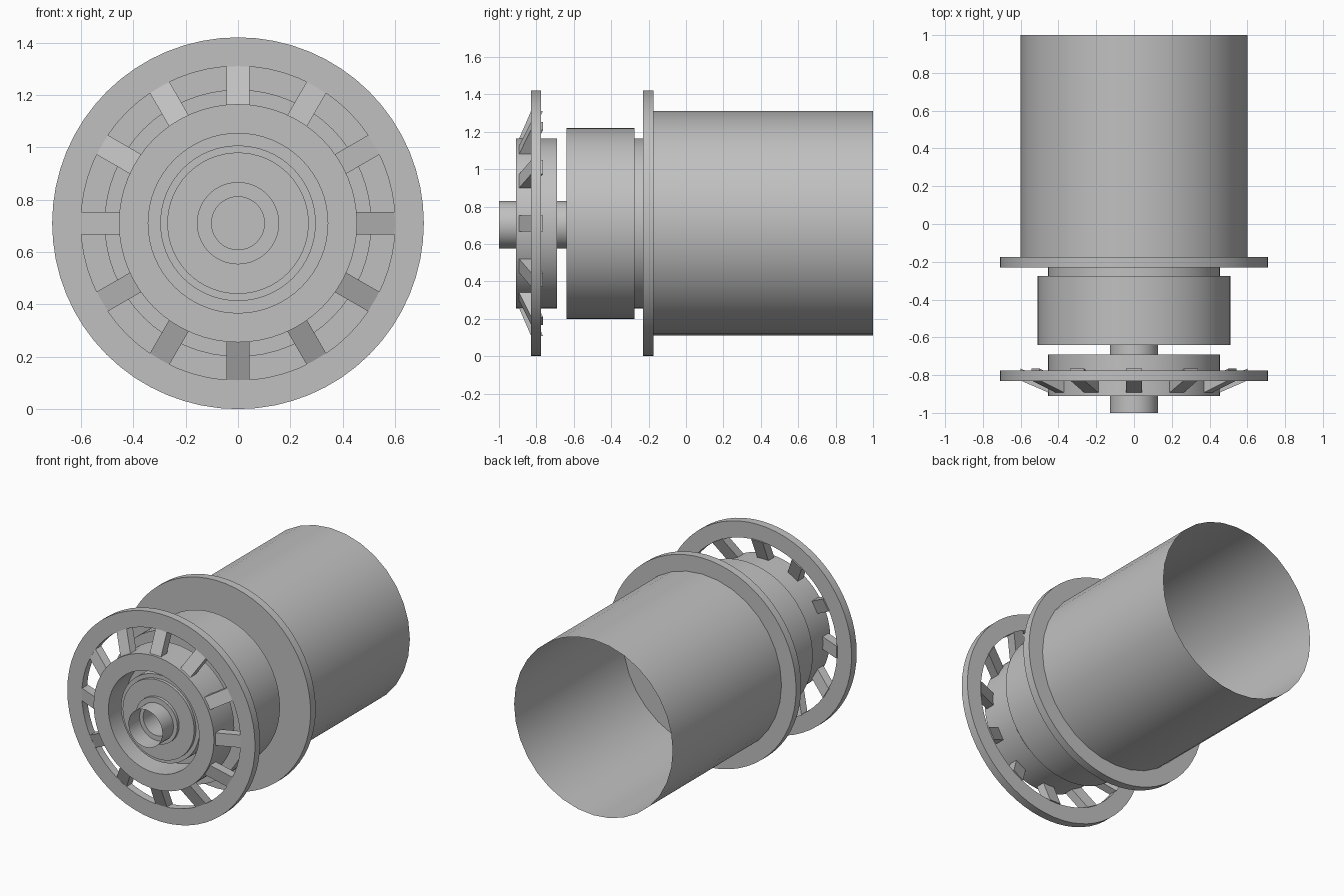
import bpy
import bmesh
import math
from mathutils import Matrix, Vector

if "Cube" in bpy.data.objects:
    bpy.data.objects.remove(bpy.data.objects["Cube"])

AXIS_Z = 0.71

grey = bpy.data.materials.new("plain_grey")
grey.use_nodes = True
COLOUR = (0.53, 0.53, 0.53, 1)
grey.diffuse_color = COLOUR
grey.node_tree.nodes["Principled BSDF"].inputs["Base Color"].default_value = COLOUR


def finish(name, bm, smooth=True):
    bmesh.ops.recalc_face_normals(bm, faces=bm.faces)
    mesh = bpy.data.meshes.new(name)
    bm.to_mesh(mesh)
    bm.free()
    mesh.materials.append(grey)
    obj = bpy.data.objects.new(name, mesh)
    bpy.context.collection.objects.link(obj)
    if smooth:
        bpy.ops.object.select_all(action='DESELECT')
        obj.select_set(True)
        bpy.context.view_layer.objects.active = obj
        bpy.ops.object.shade_smooth_by_angle(angle=math.radians(30))
    return obj


def lathe(name, profile, closed=False, steps=64, z=AXIS_Z):
    """Spin (radius, y) points around the long axis."""
    bm = bmesh.new()
    verts = [bm.verts.new((0, y, r)) for r, y in profile]
    pairs = list(zip(verts, verts[1:]))
    if closed:
        pairs.append((verts[-1], verts[0]))
    edges = [bm.edges.new(p) for p in pairs]
    bmesh.ops.spin(bm, geom=verts + edges, cent=(0, 0, 0), axis=(0, 1, 0),
                   angle=math.tau, steps=steps, use_merge=True)
    bmesh.ops.remove_doubles(bm, verts=bm.verts, dist=0.0001)
    bmesh.ops.translate(bm, verts=bm.verts, vec=(0, 0, z))
    return finish(name, bm)


def ring(name, inner, outer, front, back):
    return lathe(name, [(inner, front), (outer, front), (outer, back), (inner, back)], closed=True)


# Rear sleeve: thin open tube
lathe("rear_tube", [(0.6, -0.175), (0.6, 1)], steps=32)

# Flange, neck and main body in one stepped solid
lathe("stepped_body", [(0, -0.64), (0.51, -0.64), (0.51, -0.275), (0.455, -0.275),
                       (0.455, -0.23), (0.71, -0.23), (0.71, -0.175), (0, -0.175)])

# Front wheel: outer rim and hub
ring("front_rim", 0.6, 0.71, -0.83, -0.775)
ring("front_hub", 0.343, 0.455, -0.91, -0.69)

# Stepped core inside the hub, with a web joining it to the hub
lathe("hub_core", [(0.343, -0.72), (0.297, -0.72), (0.297, -0.84), (0.27, -0.84),
                   (0.27, -0.86), (0.157, -0.86), (0.157, -0.88), (0.101, -0.88),
                   (0.101, -0.69), (0.343, -0.69)], closed=True)

# Central shaft: thin open tube
lathe("centre_shaft", [(0.128, -1), (0.128, -0.64)], z=0.703)

# Twelve slanted spokes
bm = bmesh.new()
side = [(0.44, -0.898), (0.602, -0.828), (0.602, -0.765), (0.44, -0.835)]
for i in range(12):
    turn = Matrix.Rotation(math.tau * i / 12, 4, 'Y')
    left, right = [[bm.verts.new(turn @ Vector((x, y, r)) + Vector((0, 0, AXIS_Z)))
                    for r, y in side] for x in (-0.043, 0.043)]
    bm.faces.new(left)
    bm.faces.new(right[::-1])
    for j in range(4):
        k = (j + 1) % 4
        bm.faces.new((left[j], right[j], right[k], left[k]))
finish("spokes", bm, smooth=False)
